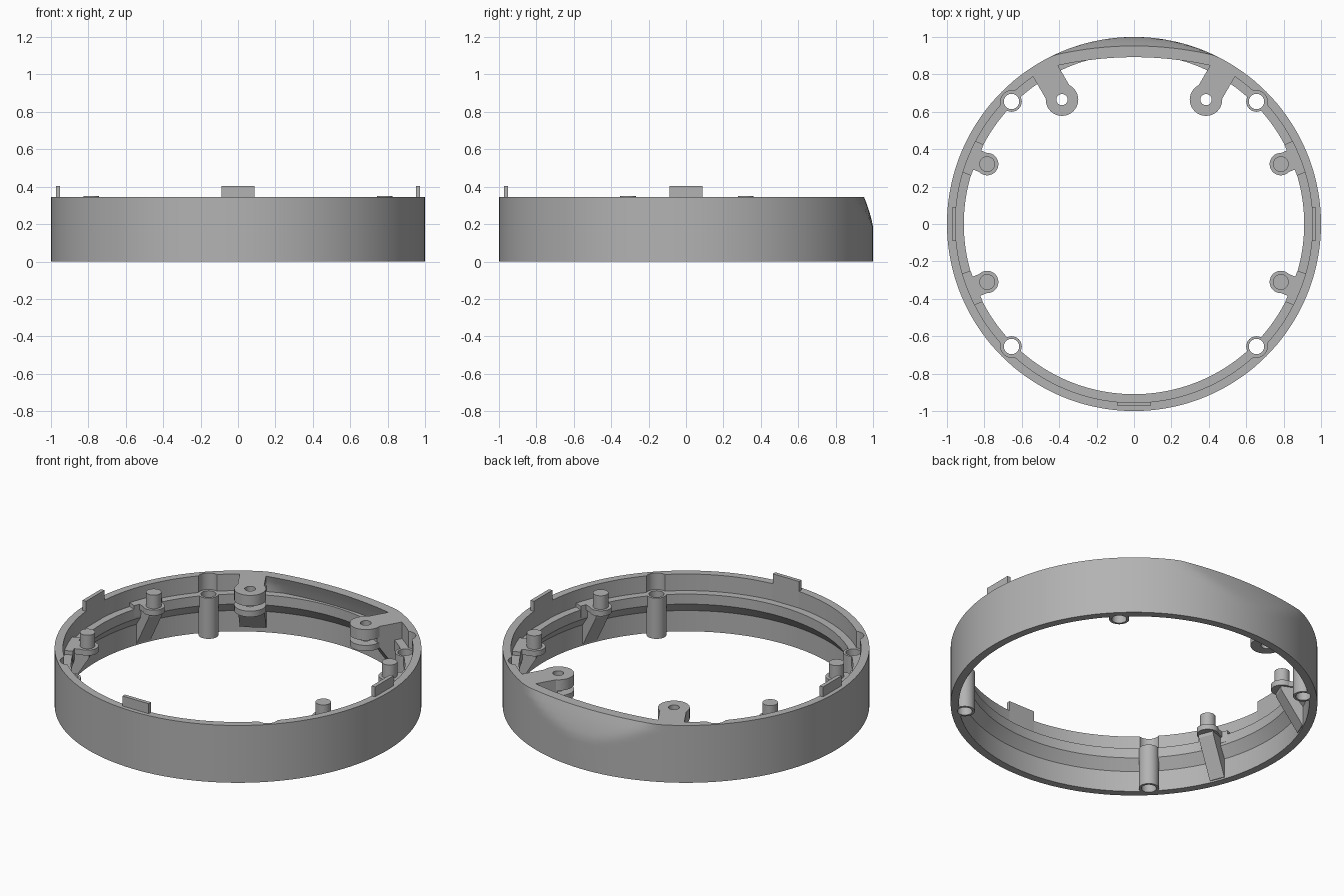
import bpy, bmesh
from math import sin, cos, pi, radians, atan2, hypot, sqrt
from mathutils import Matrix

cube = bpy.data.objects.get("Cube")
if cube:
    bpy.data.objects.remove(cube)

COLOUR = (0.45, 0.45, 0.45, 1)
grey = bpy.data.materials.new("plain_grey")
grey.use_nodes = True
grey.diffuse_color = COLOUR
grey.node_tree.nodes["Principled BSDF"].inputs["Base Color"].default_value = COLOUR

HEIGHT, LEDGE = 0.345, 0.245
WALL_IN, LEDGE_IN = 0.955, 0.91


def finish(name, bm, matrix=Matrix()):
    """Turn a bmesh into a smooth-shaded object with sharp edges kept."""
    bmesh.ops.remove_doubles(bm, verts=bm.verts, dist=1e-5)
    bmesh.ops.recalc_face_normals(bm, faces=bm.faces)
    mesh = bpy.data.meshes.new(name)
    bm.transform(matrix)
    bm.to_mesh(mesh)
    bm.free()
    mesh.materials.append(grey)
    ob = bpy.data.objects.new(name, mesh)
    bpy.context.collection.objects.link(ob)
    smooth(ob)
    return ob


def smooth(ob):
    bpy.ops.object.select_all(action="DESELECT")
    ob.select_set(True)
    bpy.context.view_layer.objects.active = ob
    bpy.ops.object.shade_smooth_by_angle(angle=radians(30))


def loft(name, profile_at, steps, matrix=Matrix()):
    """Sweep a closed (radius, z) profile, which may vary by angle, round z."""
    bm = bmesh.new()
    rings = []
    for i in range(steps):
        a = 2 * pi * i / steps
        rings.append([bm.verts.new((r * cos(a), r * sin(a), z)) for r, z in profile_at(a)])
    n = len(rings[0])
    for i in range(steps):
        p, q = rings[i], rings[(i + 1) % steps]
        for k in range(n):
            m = (k + 1) % n
            bm.faces.new((p[k], q[k], q[m], p[m]))
    return finish(name, bm, matrix)


def solid_disc(name, radius, z0, z1, matrix, steps=32):
    bm = bmesh.new()
    bmesh.ops.create_cone(bm, cap_ends=True, segments=steps, radius1=radius, radius2=radius,
                          depth=z1 - z0, matrix=Matrix.Translation((0, 0, (z0 + z1) / 2)))
    return finish(name, bm, matrix)


def rib(name, outline, width, angle):
    """Extrude a (radius, z) outline sideways and turn it to the given angle."""
    bm = bmesh.new()
    face = bm.faces.new([bm.verts.new((r, -width / 2, z)) for r, z in outline])
    new = bmesh.ops.extrude_face_region(bm, geom=[face])["geom"]
    bmesh.ops.translate(bm, vec=(0, width, 0),
                        verts=[v for v in new if isinstance(v, bmesh.types.BMVert)])
    return finish(name, bm, Matrix.Rotation(angle, 4, "Z"))


def box_outline(r0, r1, z0, z1):
    return [(r0, z0), (r1, z0), (r1, z1), (r0, z1)]


# Back bevel: a shallow curved face that leans inward towards the top
def bevel_radius(a, z, inset=0.0):
    t = max(0.0, (z - 0.16) / (HEIGHT - 0.16))
    y = 1.002 - 0.05 * t ** 1.5 - inset
    s, k = sin(a), 0.27 * cos(a) ** 2
    if s <= 0.3:
        return 2.0
    return y / s if k < 1e-6 else (-s + sqrt(s * s + 4 * k * y)) / (2 * k)


OUTER_Z = [0, 0.16, 0.19, 0.22, 0.25, 0.28, 0.31, HEIGHT]
INNER_Z = [HEIGHT, 0.31, 0.28, LEDGE]


def ring_profile(a):
    outer = [(min(1.0, bevel_radius(a, z)), z) for z in OUTER_Z]
    inner = [(min(WALL_IN, bevel_radius(a, z, 0.06)), z) for z in INNER_Z]
    ledge = [(LEDGE_IN, LEDGE), (LEDGE_IN, 0.185), (WALL_IN, 0.125), (WALL_IN, 0)]
    return outer + inner + ledge


ring = loft("ring_wall", ring_profile, 144)

# Screw tubes, with their bores and head notches cut from the ring
TUBE_R, BORE_R, NOTCH_R = 0.055, 0.041, 0.058
tube_profile = box_outline(BORE_R, TUBE_R, 0, LEDGE)
for sx in (-1, 1):
    for sy in (-1, 1):
        place = Matrix.Translation((0.655 * sx, 0.655 * sy, 0))
        for radius, z0, z1 in ((TUBE_R - 0.005, -0.1, LEDGE + 0.01), (NOTCH_R, LEDGE, 0.5)):
            cutter = solid_disc("bore_cutter", radius, z0, z1, place)
            cutter.hide_render = True
            mod = ring.modifiers.new("bore", "BOOLEAN")
            mod.operation, mod.solver, mod.object = "DIFFERENCE", "EXACT", cutter
            bpy.context.view_layer.objects.active = ring
            bpy.ops.object.modifier_apply(modifier=mod.name)
            bpy.data.objects.remove(cutter)
        loft("screw_tube", lambda a: tube_profile, 32, place)
smooth(ring)

# Pin bosses on sloping ribs along both sides
for sx in (-1, 1):
    for y in (-0.31, 0.32):
        x = 0.785 * sx
        angle, dist = atan2(y, x), hypot(x, y)
        place = Matrix.Translation((x, y, 0))
        solid_disc("boss_flange", 0.06, 0.235, 0.268, place)
        solid_disc("boss_pin", 0.042, 0.26, 0.35, place)
        rib("boss_neck", box_outline(dist, 0.93, 0.235, 0.268), 0.11, angle)
        rib("boss_wall_block", box_outline(0.905, 0.96, 0.2, 0.268), 0.18, angle)
        rib("boss_rib", [(dist - 0.02, 0.24), (0.965, 0.24), (0.965, 0.01),
                         (0.95, 0.01), (dist - 0.02, 0.215)], 0.09, angle)

# Slotted hinge lugs at the back
for sx in (-1, 1):
    x, y = 0.385 * sx, 0.665
    angle, dist = atan2(y, x), hypot(x, y)
    place = Matrix.Translation((x, y, 0))
    for name, z0, z1 in (("lug_upper_ear", 0.28, HEIGHT), ("lug_lower_ear", 0.215, 0.25)):
        ear = box_outline(0.03, 0.087, z0, z1)
        loft(name, lambda a: ear, 32, place)
    rib("lug_arm", [(dist + 0.035, HEIGHT), (0.96, HEIGHT), (0.96, 0.03), (0.945, 0.03),
                    (dist + 0.05, 0.215), (dist + 0.035, 0.215)], 0.145, angle)

# Locating tabs standing on the rim
for angle in (0, pi, -pi / 2):
    rib("rim_tab", box_outline(0.951, 0.974, LEDGE, 0.405), 0.175, angle)
